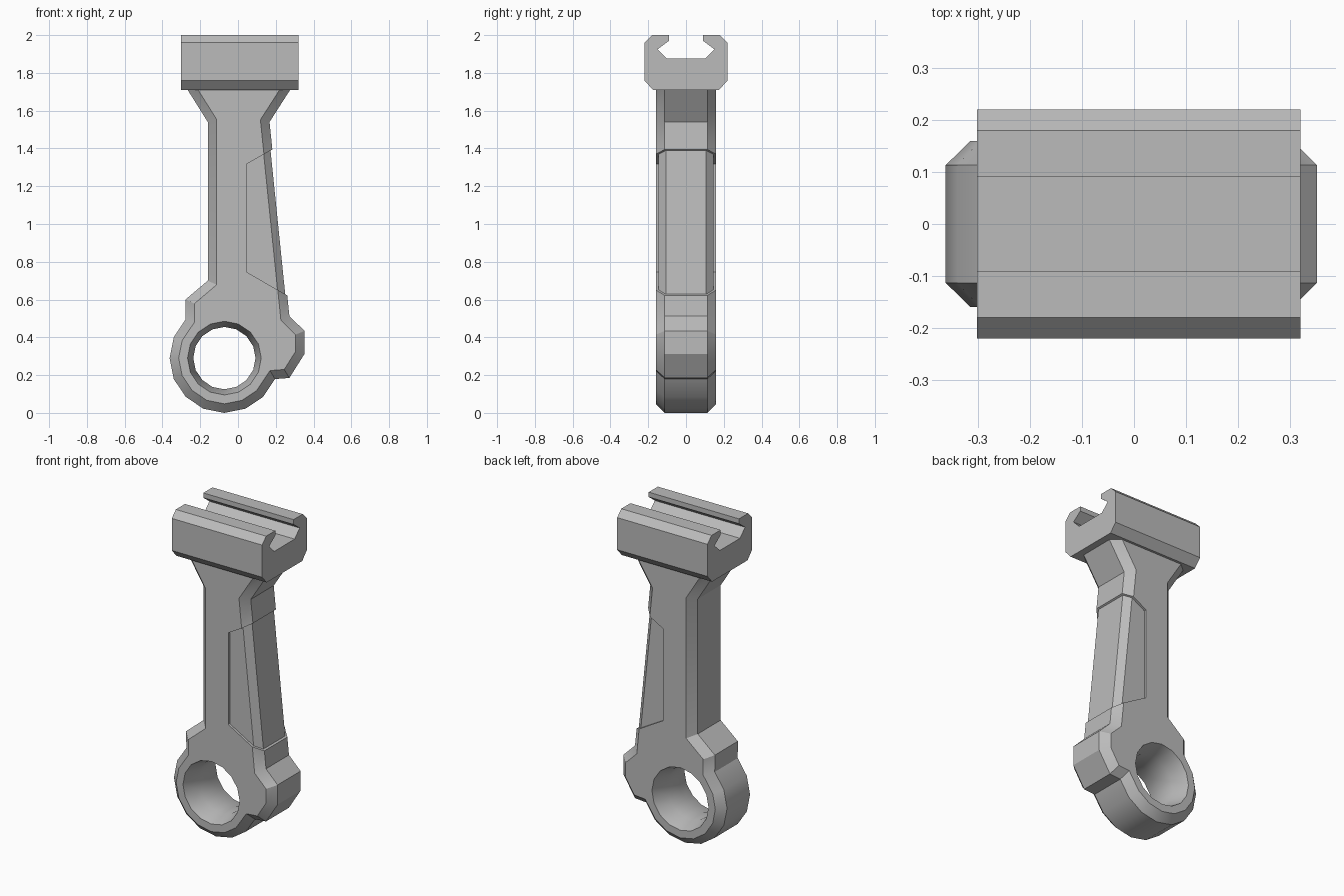
import bpy, bmesh
from math import sin, cos, radians
from mathutils import Vector

old = bpy.data.objects.get("Cube")
if old:
    bpy.data.objects.remove(old, do_unlink=True)

# One plain grey material
grey = bpy.data.materials.new("plain_grey")
grey.use_nodes = True
colour = (0.5, 0.5, 0.5, 1)
grey.diffuse_color = colour
grey.node_tree.nodes["Principled BSDF"].inputs["Base Color"].default_value = colour


def inset(points, d):
    """Mitred inward offset of a counter-clockwise outline."""
    result = []
    for i, p in enumerate(points):
        before = (p - points[i - 1]).normalized()
        after = (points[(i + 1) % len(points)] - p).normalized()
        n1, n2 = Vector((-before.y, before.x)), Vector((-after.y, after.x))
        result.append(p + (n1 + n2) * d / (1 + n1.dot(n2)))
    return result


def loft(name, rings):
    """Skin a list of matching closed rings and cap both ends."""
    bm = bmesh.new()
    loops = [[bm.verts.new(co) for co in ring] for ring in rings]
    for a, b in zip(loops, loops[1:]):
        for i in range(len(a)):
            j = (i + 1) % len(a)
            bm.faces.new((a[i], a[j], b[j], b[i]))
    bm.faces.new(loops[0])
    bm.faces.new(loops[-1])
    bmesh.ops.recalc_face_normals(bm, faces=bm.faces)
    mesh = bpy.data.meshes.new(name)
    bm.to_mesh(mesh)
    bm.free()
    mesh.materials.append(grey)
    obj = bpy.data.objects.new(name, mesh)
    bpy.context.collection.objects.link(obj)
    return obj


def plate(name, outline, half, chamfer=0):
    """Front-facing prism with chamfered front and back rims."""
    outline = [Vector(p) for p in outline]
    layers = [(-half + chamfer, outline), (half - chamfer, outline)]
    if chamfer:
        small = inset(outline, chamfer)
        layers = [(-half, small)] + layers + [(half, small)]
    return loft(name, [[(p.x, y, p.y) for p in ring] for y, ring in layers])


def cut(target, cutter):
    mod = target.modifiers.new("cut", 'BOOLEAN')
    mod.operation, mod.solver, mod.object = 'DIFFERENCE', 'EXACT', cutter
    bpy.context.view_layer.objects.active = target
    bpy.ops.object.modifier_apply(modifier=mod.name)
    bpy.data.objects.remove(cutter, do_unlink=True)


EYE_X, EYE_Z = -0.072, 0.29


def circle(radius, start=0, count=16):
    angles = [radians(start + 22.5 * i) for i in range(count)]
    return [(EYE_X + radius * cos(a), EYE_Z + radius * sin(a)) for a in angles]


# Arm: round eye, side lug, tapering stem and flared neck
arm = plate("arm", circle(0.29, 135, 10) + [
    (0.272, 0.185), (0.352, 0.312), (0.352, 0.434), (0.272, 0.513),
    (0.167, 1.54), (0.308, 1.76), (-0.298, 1.76), (-0.16, 1.54),
    (-0.16, 0.70), (-0.278, 0.60)], 0.16, 0.047)

# Bore that narrows towards the middle
bore_steps = [(-0.2, 0.207), (-0.06, 0.165), (0.06, 0.165), (0.2, 0.207)]
cut(arm, loft("bore_cutter", [[(x, y, z) for x, z in circle(r)]
                              for y, r in bore_steps]))

# Recess on the sloped side, filled by a slightly thinner bar
cut(arm, plate("recess_cutter", [
    (0.045, 0.746), (0.4, 0.542), (0.4, 1.519), (0.045, 1.317)], 0.3))
bar = plate("recessed_bar", [
    (-0.05, 0.56), (0.257, 0.56), (0.166, 1.45), (-0.05, 1.45)], 0.145, 0.038)

# Head: slotted rail running left to right
half_profile = [(0.175, 1.71), (0.22, 1.76), (0.22, 1.96), (0.18, 2.0),
                (0.09, 2.0), (0.09, 1.97), (0.15, 1.925), (0.1, 1.875)]
profile = half_profile + [(-y, z) for y, z in reversed(half_profile)]
head = loft("slotted_head", [[(x, y, z) for y, z in profile]
                             for x in (-0.302, 0.32)])

# Smooth the round eye, keep every chamfer crisp
for obj in (arm, bar, head):
    bpy.ops.object.select_all(action='DESELECT')
    obj.select_set(True)
    bpy.context.view_layer.objects.active = obj
    bpy.ops.object.shade_smooth_by_angle(angle=radians(28))
